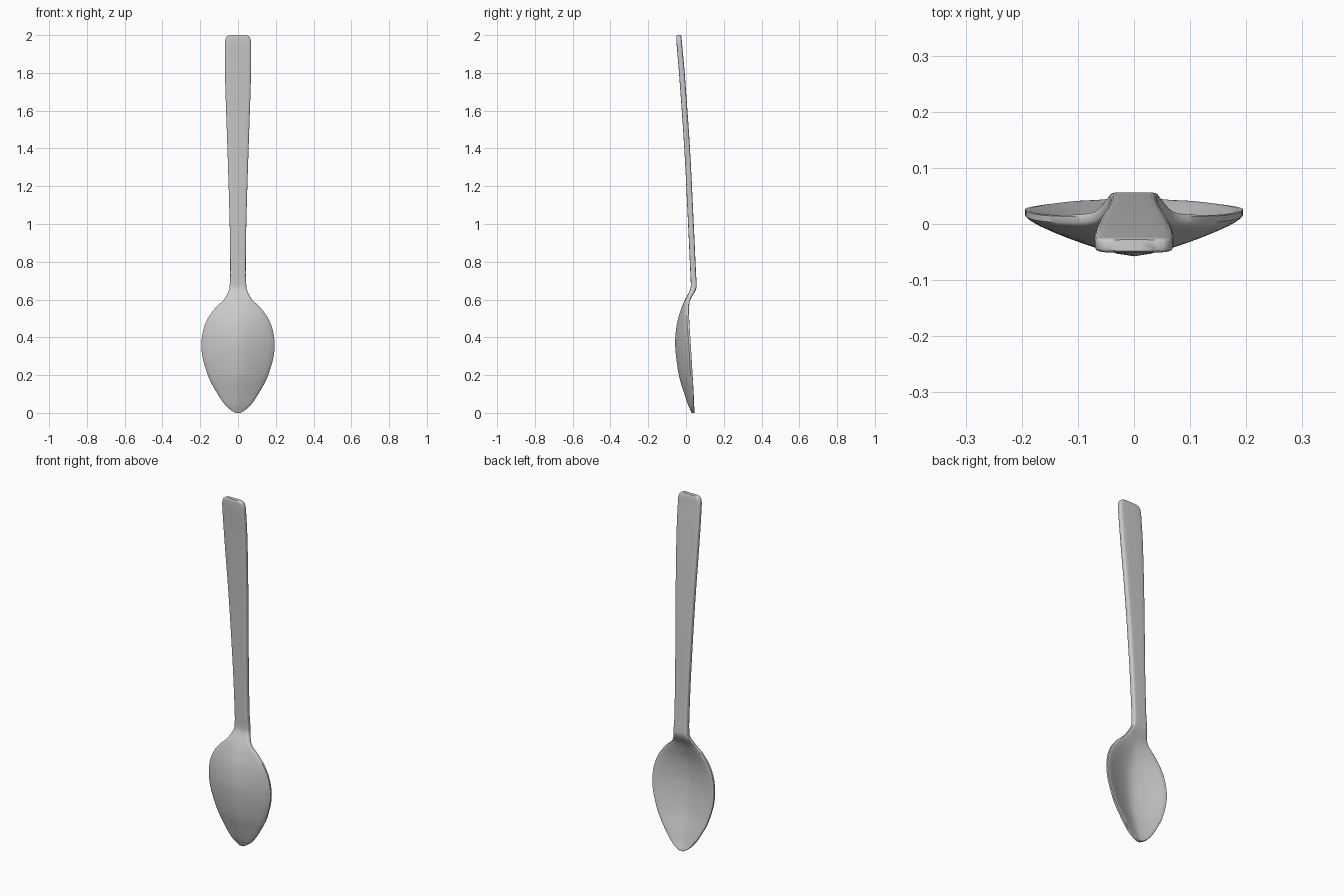
import bpy, bmesh

if "Cube" in bpy.data.objects:
    bpy.data.objects.remove(bpy.data.objects["Cube"])

# Stations along the spoon: z, half width, rim centre y, bowl depth, thickness
STATIONS = [
    (0.000, 0.012, 0.038, 0.000, 0.016),
    (0.012, 0.034, 0.038, 0.004, 0.019),
    (0.040, 0.066, 0.036, 0.014, 0.021),
    (0.100, 0.108, 0.034, 0.031, 0.023),
    (0.200, 0.160, 0.029, 0.055, 0.024),
    (0.350, 0.194, 0.021, 0.066, 0.024),
    (0.430, 0.186, 0.015, 0.057, 0.024),
    (0.500, 0.160, 0.010, 0.040, 0.024),
    (0.560, 0.116, 0.008, 0.018, 0.025),
    (0.600, 0.074, 0.012, 0.004, 0.026),
    (0.650, 0.048, 0.036, 0.000, 0.030),
    (0.675, 0.044, 0.041, 0.000, 0.031),
    (0.740, 0.041, 0.038, 0.000, 0.030),
    (1.000, 0.044, 0.026, 0.000, 0.030),
    (1.400, 0.056, 0.006, 0.000, 0.030),
    (1.800, 0.069, -0.022, 0.000, 0.030),
    (1.950, 0.070, -0.035, 0.000, 0.029),
    (1.980, 0.066, -0.037, 0.000, 0.028),
    (1.994, 0.057, -0.038, 0.000, 0.025),
    (2.000, 0.044, -0.038, 0.000, 0.020),
]
STEPS = 4


def slope(i, k):
    a, b = STATIONS[max(i - 1, 0)], STATIONS[min(i + 1, len(STATIONS) - 1)]
    c = STATIONS[i]
    s = (b[k] - a[k]) / (b[0] - a[0])
    # flat at turning points, so curves do not overshoot
    s1 = (c[k] - a[k]) / (c[0] - a[0]) if c is not a else s
    s2 = (b[k] - c[k]) / (b[0] - c[0]) if c is not b else s
    if s1 * s2 <= 0:
        return 0.0
    return max(-3 * min(abs(s1), abs(s2)), min(3 * min(abs(s1), abs(s2)), s))


def sample(i, t):
    a, b = STATIONS[i], STATIONS[i + 1]
    dz = b[0] - a[0]
    out = [a[0] + dz * t]
    for k in range(1, 5):
        out.append((2*t**3 - 3*t*t + 1) * a[k] + (t**3 - 2*t*t + t) * dz * slope(i, k)
                   + (3*t*t - 2*t**3) * b[k] + (t**3 - t*t) * dz * slope(i + 1, k))
    return out


rows = [sample(i, s / STEPS) for i in range(len(STATIONS) - 1) for s in range(STEPS)]
rows.append(list(STATIONS[-1]))

# Cross-section: (fraction of half width, fraction of half thickness)
half = [(0.0, 1.0), (0.15, 1.0), (0.3, 1.0), (0.45, 1.0), (0.6, 0.99),
        (0.75, 0.97), (0.88, 0.9), (0.96, 0.75), (1.0, 0.45)]
front = [(-u, -h) for u, h in reversed(half)] + [(u, -h) for u, h in half[1:]]
section = front + [(u, -h) for u, h in reversed(front)]

# Spoon: loft the section through all rows
bm = bmesh.new()
loops = []
for z, w, y, d, t in rows:
    loops.append([bm.verts.new((w * u, y - d * (1 - abs(u) ** 1.4) + h * t / 2, z))
                  for u, h in section])
n = len(section)
for a, b in zip(loops, loops[1:]):
    for j in range(n):
        k = (j + 1) % n
        bm.faces.new((a[j], a[k], b[k], b[j]))
bm.faces.new(loops[0][::-1])
bm.faces.new(loops[-1])
bmesh.ops.recalc_face_normals(bm, faces=bm.faces[:])

mesh = bpy.data.meshes.new("spoon")
bm.to_mesh(mesh)
bm.free()
spoon = bpy.data.objects.new("spoon", mesh)
bpy.context.collection.objects.link(spoon)

# Plain grey metal
grey = bpy.data.materials.new("light grey metal")
grey.diffuse_color = (0.6, 0.6, 0.6, 1)
grey.use_nodes = True
grey.node_tree.nodes["Principled BSDF"].inputs["Base Color"].default_value = grey.diffuse_color
mesh.materials.append(grey)

bpy.context.view_layer.objects.active = spoon
spoon.select_set(True)
bpy.ops.object.shade_smooth_by_angle(angle=0.7)
